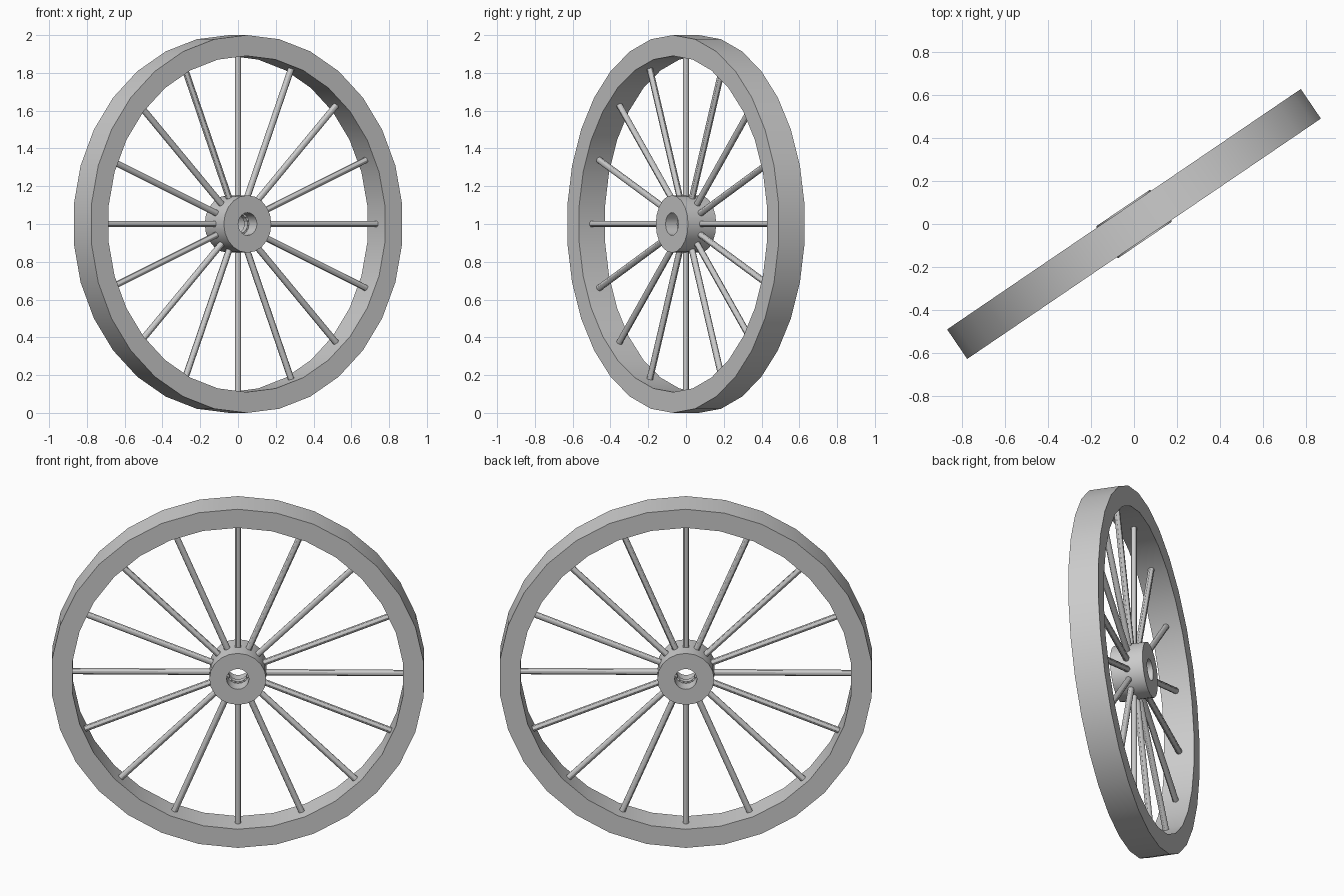
import bpy, bmesh
from math import sin, cos, pi, radians
from mathutils import Matrix, Vector

if "Cube" in bpy.data.objects:
    bpy.data.objects.remove(bpy.data.objects["Cube"])

# Wheel frame: axle along local Y, turned about Z, centre one radius up
PLACE = Matrix.Translation((0, 0, 1)) @ Matrix.Rotation(radians(34.2), 4, 'Z')
SPOKES = 16


def finish(name, bm):
    bmesh.ops.recalc_face_normals(bm, faces=bm.faces)
    bm.transform(PLACE)
    mesh = bpy.data.meshes.new(name)
    bm.to_mesh(mesh)
    bm.free()
    ob = bpy.data.objects.new(name, mesh)
    bpy.context.collection.objects.link(ob)
    bpy.ops.object.select_all(action='DESELECT')
    ob.select_set(True)
    bpy.context.view_layer.objects.active = ob
    bpy.ops.object.shade_smooth_by_angle(angle=radians(30))
    return ob


def ring(name, outer, inner, half, sides):
    """Square-section ring around the axle, one corner at the top."""
    bm = bmesh.new()
    profile = [(outer, -half), (outer, half), (inner, half), (inner, -half)]
    loops = []
    for i in range(sides):
        a = 2 * pi * i / sides
        loops.append([bm.verts.new((r * sin(a), y, r * cos(a))) for r, y in profile])
    for i in range(sides):
        p, q = loops[i], loops[(i + 1) % sides]
        for j in range(4):
            k = (j + 1) % 4
            bm.faces.new((p[j], p[k], q[k], q[j]))
    return finish(name, bm)


# Outer rim and hub with its bore
ring("rim", 1.0, 0.89, 0.083, 30)
ring("hub", 0.152, 0.06, 0.09, 20)

# Spokes, running from just inside the bore to the rim
start, end = 0.05, 0.895
for n in range(SPOKES):
    bm = bmesh.new()
    turn = Matrix.Rotation(2 * pi * n / SPOKES, 4, 'Y')
    shift = Matrix.Translation(Vector((0, 0, (start + end) / 2)))
    bmesh.ops.create_cone(bm, cap_ends=True, segments=12, radius1=0.017,
                          radius2=0.017, depth=end - start, matrix=turn @ shift)
    finish(f"spoke_{n + 1}", bm)
